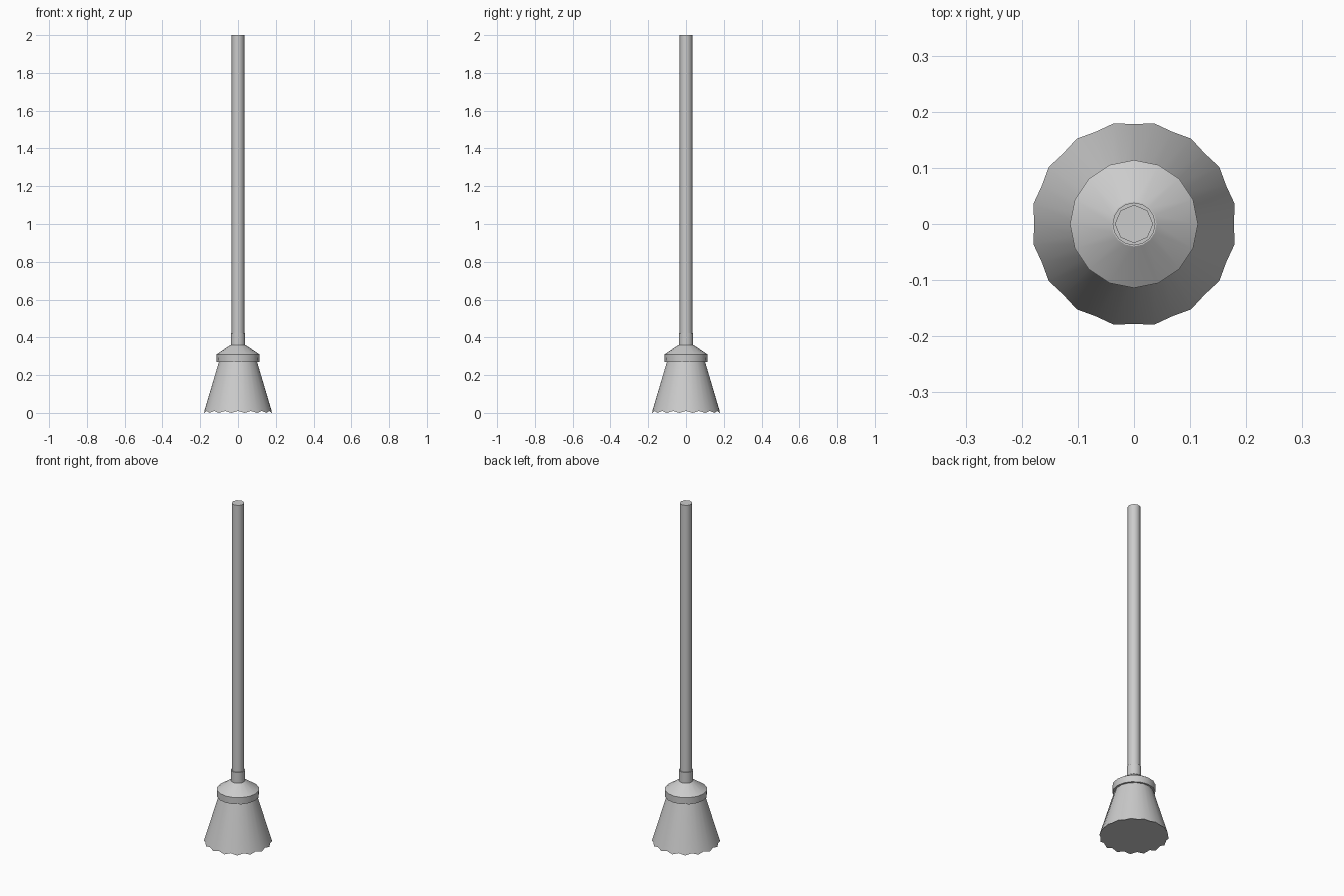
import bpy, math

if "Cube" in bpy.data.objects:
    bpy.data.objects.remove(bpy.data.objects["Cube"])


def lathe(name, rings, sides, angle=40, offset=0.0):
    """Closed solid from (radius, z) rings; each entry may be a function of the side index."""
    verts, faces = [], []
    for ring in rings:
        for i in range(sides):
            r, z = ring(i) if callable(ring) else ring
            a = offset + 2 * math.pi * i / sides
            verts.append((r * math.cos(a), r * math.sin(a), z))
    for k in range(len(rings) - 1):
        for i in range(sides):
            j = (i + 1) % sides
            faces.append((k * sides + i, k * sides + j,
                          (k + 1) * sides + j, (k + 1) * sides + i))
    faces.append(tuple(reversed(range(sides))))
    faces.append(tuple(range((len(rings) - 1) * sides, len(rings) * sides)))
    mesh = bpy.data.meshes.new(name)
    mesh.from_pydata(verts, [], faces)
    obj = bpy.data.objects.new(name, mesh)
    bpy.context.collection.objects.link(obj)
    bpy.ops.object.select_all(action='DESELECT')
    bpy.context.view_layer.objects.active = obj
    obj.select_set(True)
    bpy.ops.object.shade_smooth_by_angle(angle=math.radians(angle))
    return obj


# Long eight-sided pole
lathe("handle", [(0.034, 0.34), (0.034, 2.0)], 8, angle=50)

# Ferrule: flange, sloping shoulder and collar around the pole
lathe("bristle_cap", [(0.113, 0.27), (0.114, 0.31), (0.04, 0.36)], 16, angle=30)
lathe("collar", [(0.038, 0.35), (0.038, 0.423)], 16)


# Flared bristles: every second side is a ridge reaching the floor
def hem(i):
    return (0.183, 0.0) if i % 2 else (0.178, 0.01)


def neck(i):
    return (0.1, 0.28) if i % 2 else (0.097, 0.28)


lathe("bristles", [hem, neck], 32)
